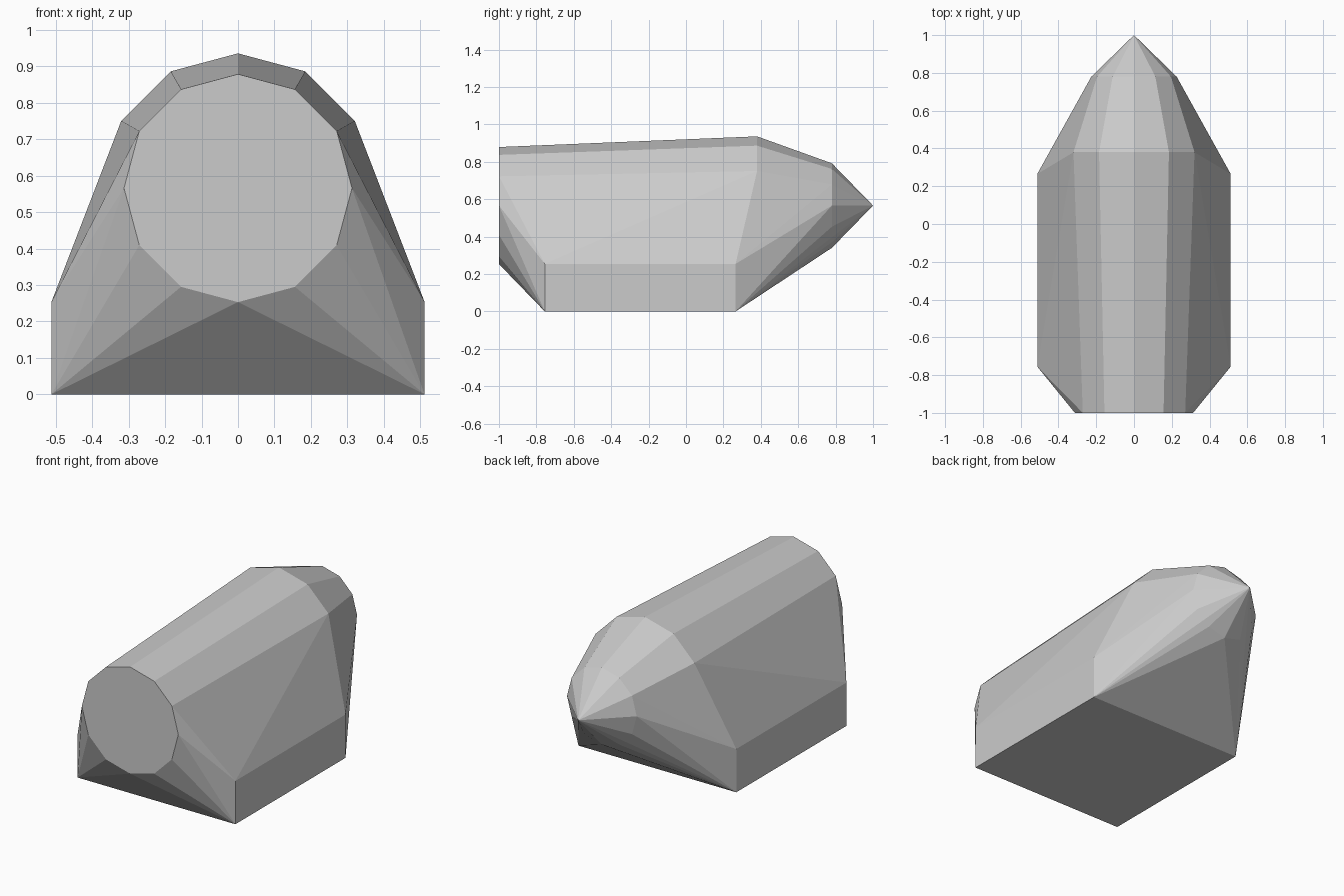
import bpy
import bmesh
from math import sin, cos, pi, radians

cube = bpy.data.objects.get("Cube")
if cube:
    bpy.data.objects.remove(cube, do_unlink=True)

AXIS_Z = 0.566
SIDES = 12

grey = bpy.data.materials.new("plain grey")
grey.use_nodes = True
colour = (0.6, 0.6, 0.6, 1)
grey.diffuse_color = colour
grey.node_tree.nodes["Principled BSDF"].inputs["Base Color"].default_value = colour

bm = bmesh.new()


def ring(y, radius):
    """Twelve-sided section of the rounded body."""
    for i in range(SIDES):
        a = 2 * pi * i / SIDES
        bm.verts.new((radius * sin(a), y, AXIS_Z + radius * cos(a)))


# Rounded body: flat front, widest section, taper and pointed back
ring(-1, 0.313)
ring(0.38, 0.37)
ring(0.78, 0.226)
bm.verts.new((0, 1, AXIS_Z))

# Rectangular base
for x in (-0.512, 0.512):
    for y in (-0.755, 0.265):
        for z in (0, 0.254):
            bm.verts.new((x, y, z))

# Wrap one convex skin around body and base
hull = bmesh.ops.convex_hull(bm, input=bm.verts[:], use_existing_faces=False)
inside = {g for g in hull["geom_interior"] + hull["geom_unused"]
          if isinstance(g, bmesh.types.BMVert)}
bmesh.ops.delete(bm, geom=list(inside), context="VERTS")
bmesh.ops.dissolve_limit(bm, angle_limit=radians(0.5), verts=bm.verts[:], edges=bm.edges[:])
bmesh.ops.recalc_face_normals(bm, faces=bm.faces[:])

mesh = bpy.data.meshes.new("hull_body")
bm.to_mesh(mesh)
bm.free()
mesh.materials.append(grey)
body = bpy.data.objects.new("hull_body", mesh)
bpy.context.collection.objects.link(body)
